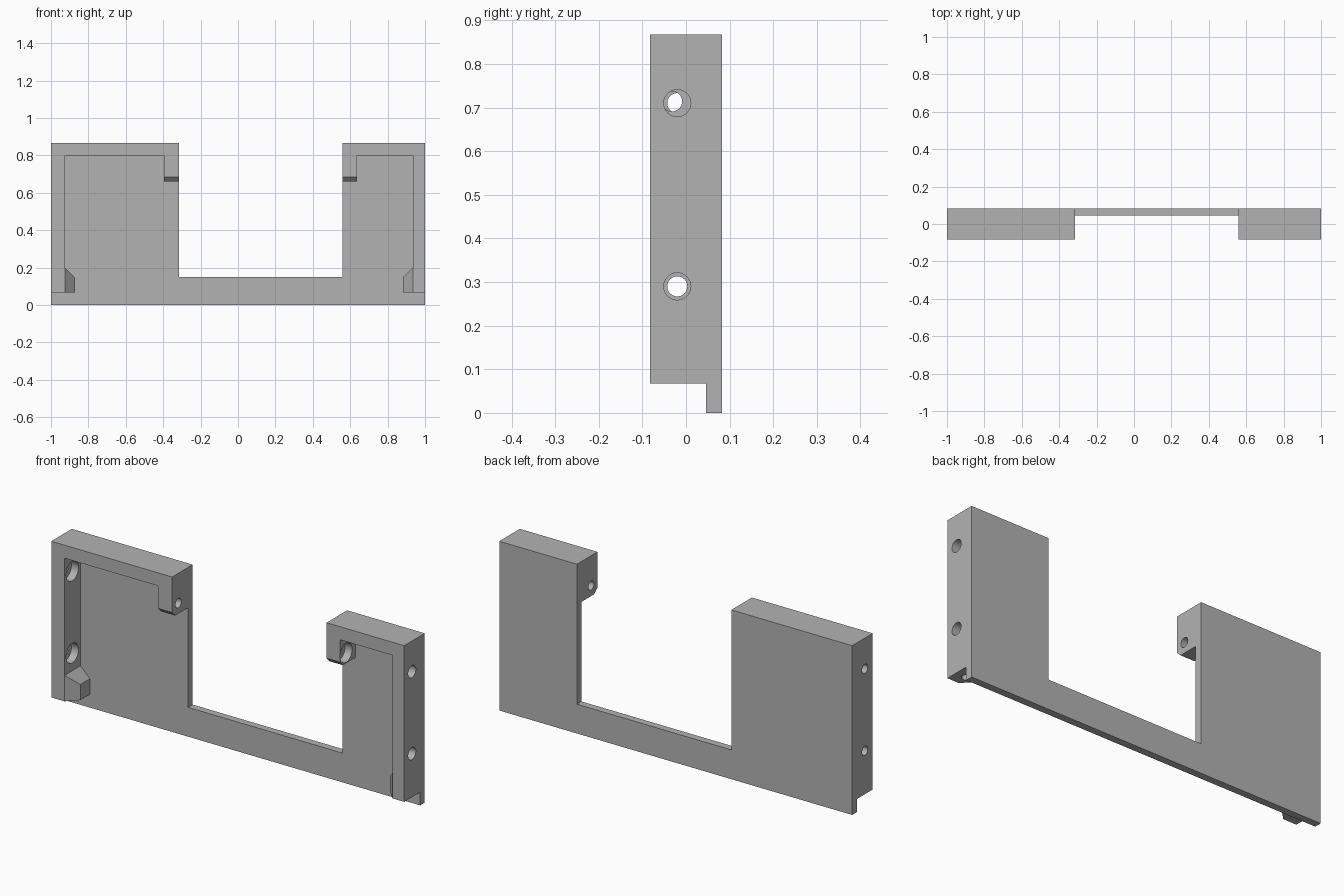
import bpy
import bmesh
import math
from mathutils import Matrix, Vector

cube = bpy.data.objects.get("Cube")
if cube:
    bpy.data.objects.remove(cube, do_unlink=True)

FRONT, BACK, PLATE = -0.083, 0.083, 0.046
OVERLAP = 0.065      # depth to which front parts sink into the plate
TOP, FLOOR = 0.867, 0.067

grey = bpy.data.materials.new("plain grey")
grey.use_nodes = True
colour = (0.45, 0.45, 0.45, 1)
grey.diffuse_color = colour
grey.node_tree.nodes["Principled BSDF"].inputs["Base Color"].default_value = colour


def finish(name, bm):
    bmesh.ops.recalc_face_normals(bm, faces=bm.faces)
    mesh = bpy.data.meshes.new(name)
    bm.to_mesh(mesh)
    bm.free()
    mesh.materials.append(grey)
    obj = bpy.data.objects.new(name, mesh)
    bpy.context.collection.objects.link(obj)
    return obj


def prism(name, profile, shift):
    """Extrude a closed 3D outline along a vector."""
    bm = bmesh.new()
    face = bm.faces.new([bm.verts.new(p) for p in profile])
    new = bmesh.ops.extrude_face_region(bm, geom=[face])["geom"]
    verts = [v for v in new if isinstance(v, bmesh.types.BMVert)]
    bmesh.ops.translate(bm, verts=verts, vec=shift)
    return finish(name, bm)


def drill(name, start, end, radius):
    """Round cutter between two points."""
    a, b = Vector(start), Vector(end)
    turn = (b - a).to_track_quat("Z", "Y").to_matrix().to_4x4()
    bm = bmesh.new()
    bmesh.ops.create_cone(bm, cap_ends=True, segments=32, radius1=radius,
                          radius2=radius, depth=(b - a).length,
                          matrix=Matrix.Translation((a + b) / 2) @ turn)
    return finish(name, bm)


def combine(target, tool, operation):
    mod = target.modifiers.new(operation, "BOOLEAN")
    mod.operation, mod.solver, mod.object = operation, "EXACT", tool
    bpy.context.view_layer.objects.active = target
    bpy.ops.object.modifier_apply(modifier=mod.name)
    bpy.data.objects.remove(tool, do_unlink=True)


# Thin U-shaped back plate
outline = [(-1, 0), (1, 0), (1, TOP), (0.56, TOP), (0.56, 0.15),
           (-0.315, 0.15), (-0.315, TOP), (-1, TOP)]
body = prism("bracket_body", [(x, PLATE, z) for x, z in outline],
             (0, BACK - PLATE, 0))

# side, inner face of outer wall, lug outer face, notch edge
for side, wall, lug, notch in ((-1, -0.925, -0.395, -0.315), (1, 0.935, 0.635, 0.56)):
    # Outer wall and top rail
    rail = [(side, FLOOR), (side, TOP), (notch, TOP), (notch, 0.8),
            (wall, 0.8), (wall, FLOOR)]
    combine(body, prism("rail", [(x, FRONT, z) for x, z in rail],
                        (0, OVERLAP - FRONT, 0)), "UNION")

    # Hanging lug with a chamfered lower front edge
    section = [(FRONT, 0.83), (FRONT, 0.685), (FRONT + 0.025, 0.66),
               (OVERLAP, 0.66), (OVERLAP, 0.83)]
    combine(body, prism("lug", [(lug, y, z) for y, z in section],
                        (notch - lug, 0, 0)), "UNION")

    # Bottom corner block, bevelled in front and sloped on top
    tip = wall - side * 0.053
    root = wall + side * 0.02
    plan = [(root, FRONT), (wall, FRONT), (tip, FRONT + 0.053),
            (tip, OVERLAP), (root, OVERLAP)]
    block = prism("corner_block", [(x, y, FLOOR) for x, y in plan], (0, 0, 0.2))
    bm = bmesh.new()
    bm.from_mesh(block.data)
    cut = bmesh.ops.bisect_plane(bm, geom=bm.verts[:] + bm.edges[:] + bm.faces[:],
                                 plane_co=(wall, 0, 0.2), plane_no=(-side, 0, 1),
                                 clear_outer=True)
    rim = [e for e in cut["geom_cut"] if isinstance(e, bmesh.types.BMEdge)]
    bmesh.ops.contextual_create(bm, geom=rim)
    bmesh.ops.recalc_face_normals(bm, faces=bm.faces)
    bm.to_mesh(block.data)
    bm.free()
    combine(body, block, "UNION")

    # Blind hole in the underside
    x = side * 0.94
    combine(body, drill("under_hole", (x, -0.025, 0), (x, -0.025, 0.15), 0.022),
            "DIFFERENCE")

# Cross holes: wide access on one wall, counterbored on the other
for z in (0.29, 0.71):
    for start, end, radius in ((0.9, 1.05, 0.031), (-1.05, -0.9, 0.023),
                               (-0.965, -0.9, 0.05)):
        combine(body, drill("wall_hole", (start, -0.02, z), (end, -0.02, z), radius),
                "DIFFERENCE")

# Lug holes
for start, end, radius in ((-0.45, -0.28, 0.024), (0.52, 0.67, 0.023),
                           (0.595, 0.67, 0.049)):
    combine(body, drill("lug_hole", (start, -0.032, 0.714), (end, -0.032, 0.714), radius),
            "DIFFERENCE")

# Crisp edges with smooth hole walls
bpy.ops.object.select_all(action="DESELECT")
body.select_set(True)
bpy.context.view_layer.objects.active = body
bpy.ops.object.shade_smooth_by_angle(angle=math.radians(30))
